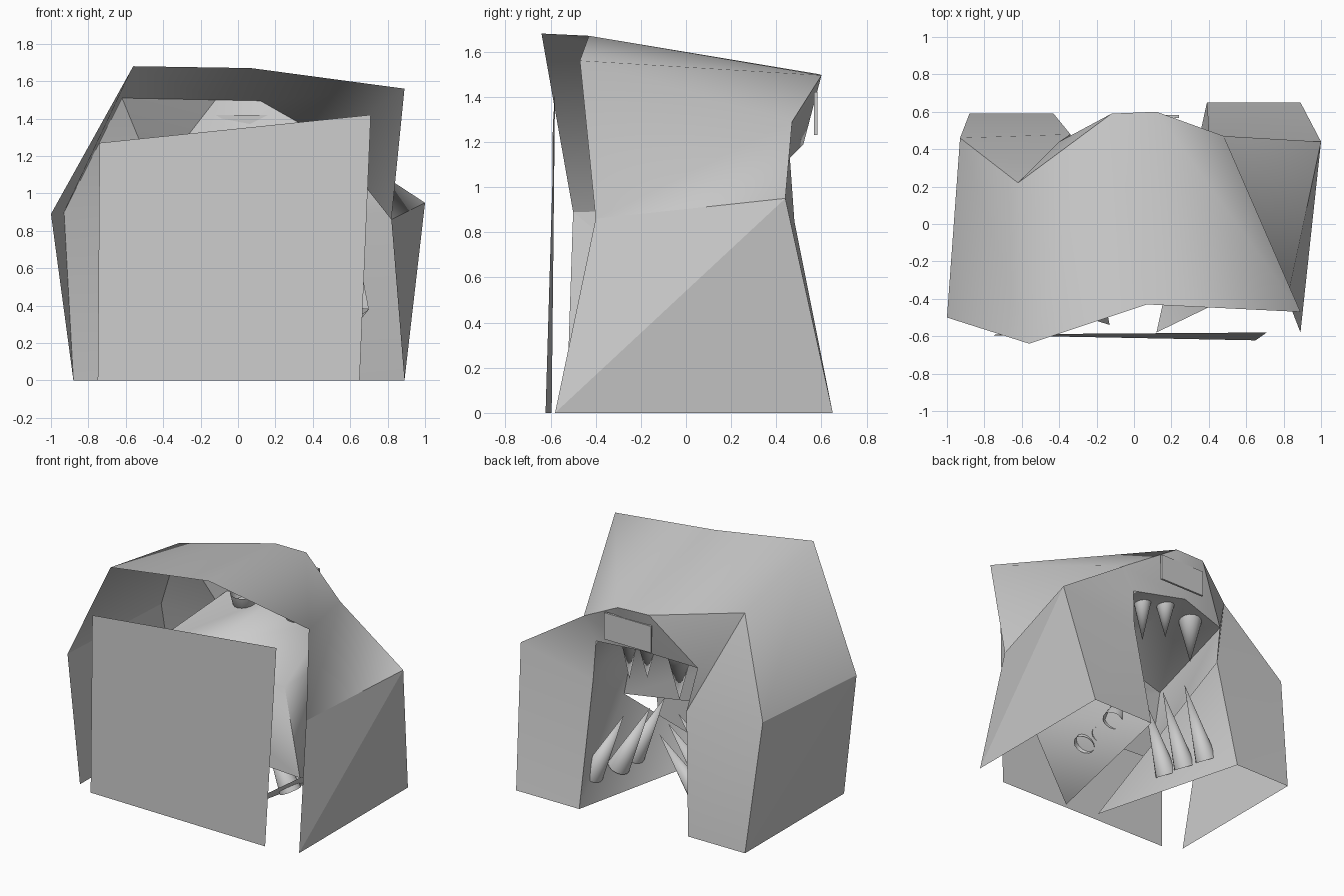
import bpy, math
from mathutils import Vector

if "Cube" in bpy.data.objects:
    bpy.data.objects.remove(bpy.data.objects["Cube"])


def make(name, verts, faces, smooth=None):
    mesh = bpy.data.meshes.new(name)
    mesh.from_pydata(verts, [], faces)
    mesh.update()
    ob = bpy.data.objects.new(name, mesh)
    bpy.context.collection.objects.link(ob)
    if smooth:
        bpy.ops.object.select_all(action='DESELECT')
        ob.select_set(True)
        bpy.context.view_layer.objects.active = ob
        bpy.ops.object.shade_smooth_by_angle(angle=math.radians(smooth))
    return ob


def bridge(name, a, b, smooth=None, cap=None):
    # Skin two matching outlines with triangles; repeated points collapse
    verts, faces = [], []
    index = {}

    def vid(p):
        if p not in index:
            index[p] = len(verts)
            verts.append(p)
        return index[p]

    for i in range(len(a) - 1):
        for tri in ((a[i], a[i + 1], b[i]), (a[i + 1], b[i + 1], b[i])):
            if len(set(tri)) == 3:
                faces.append([vid(p) for p in tri])
    if cap:
        faces.append([vid(p) for p in cap])
    return make(name, verts, faces, smooth)


def cone(name, base, tip, radius, sides=16):
    # Open-based cone between two points
    base, tip = Vector(base), Vector(tip)
    q = (tip - base).to_track_quat('Z', 'Y')
    ring = [base + q @ Vector((radius * math.cos(t), radius * math.sin(t), 0))
            for t in (2 * math.pi * i / sides for i in range(sides))]
    faces = [(i, (i + 1) % sides, sides) for i in range(sides)]
    return make(name, ring + [tip], faces, 60)


# Outlines, each running left foot -> roof -> right foot
front = [(-.88, -.53, 0), (-1, -.5, .89), (-.56, -.64, 1.68), (-.56, -.64, 1.68),
         (.07, -.43, 1.67), (.89, -.47, 1.56), (.82, -.4, .86), (.89, -.58, 0)]
back = [(-.88, .59, 0), (-.93, .46, .9), (-.62, .22, 1.51), (-.12, .59, 1.5),
        (.12, .6, 1.495), (.48, .47, 1.29), (1, .44, .95), (.89, .65, 0)]
mouth = [(-.43, .59, 0), (-.34, .48, .83), (-.4, .44, 1.14), (-.02, .52, 1.19),
         (.39, .46, 1.13), (.4, .48, .85), (.39, .65, 0)]
throat = [(-.13, -.54, 0), (-.5, -.42, .52), (-.5, -.32, 1.0), (0, -.32, 1.15),
          (.58, -.3, 1.0), (.7, -.3, .38), (.12, -.58, 0)]

# Outer shell: side walls and rounded roof
bridge("left_wall", front[:2], back[:2])
bridge("roof", front[1:7], back[1:7], 80)
bridge("right_wall", front[6:], back[6:])

# Wall around the opening, inner passage with its partly closed end
bridge("entrance_wall", back, mouth[:4] + mouth[3:], 25)
bridge("inner_passage", mouth, throat, 80, throat[1:6])

# Flat panel standing in front
make("front_panel", [(-.75, -.595, 0), (.65, -.622, 0), (.71, -.58, 1.42), (-.74, -.59, 1.27)],
     [(0, 1, 2, 3)])

# Hanging teeth
for i, (x, y, low, r) in enumerate([(-.2, .36, .83, .095), (.04, .38, .93, .07), (.21, .34, .86, .07)]):
    cone(f"upper_tooth_{i}", (x, y, 1.21), (x, y, low), r)

# Slanted teeth through the passage walls
for i, (x, y) in enumerate([(.43, -.02), (.42, .16), (.49, .36)]):
    cone(f"right_lower_tooth_{i}", (x, y, .11), (x - .25, y, .6), .075)
for i, (x, y) in enumerate([(-.29, .0), (-.32, .16), (-.37, .33)]):
    cone(f"left_lower_tooth_{i}", (x, y, .13), (x + .28, y + .1, .58), .075)

# Blank sign board over the opening
bpy.ops.mesh.primitive_cube_add(size=1, location=(.055, .575, 1.325))
sign = bpy.context.object
sign.name = "sign_board"
sign.scale = (.37, .015, .19)
